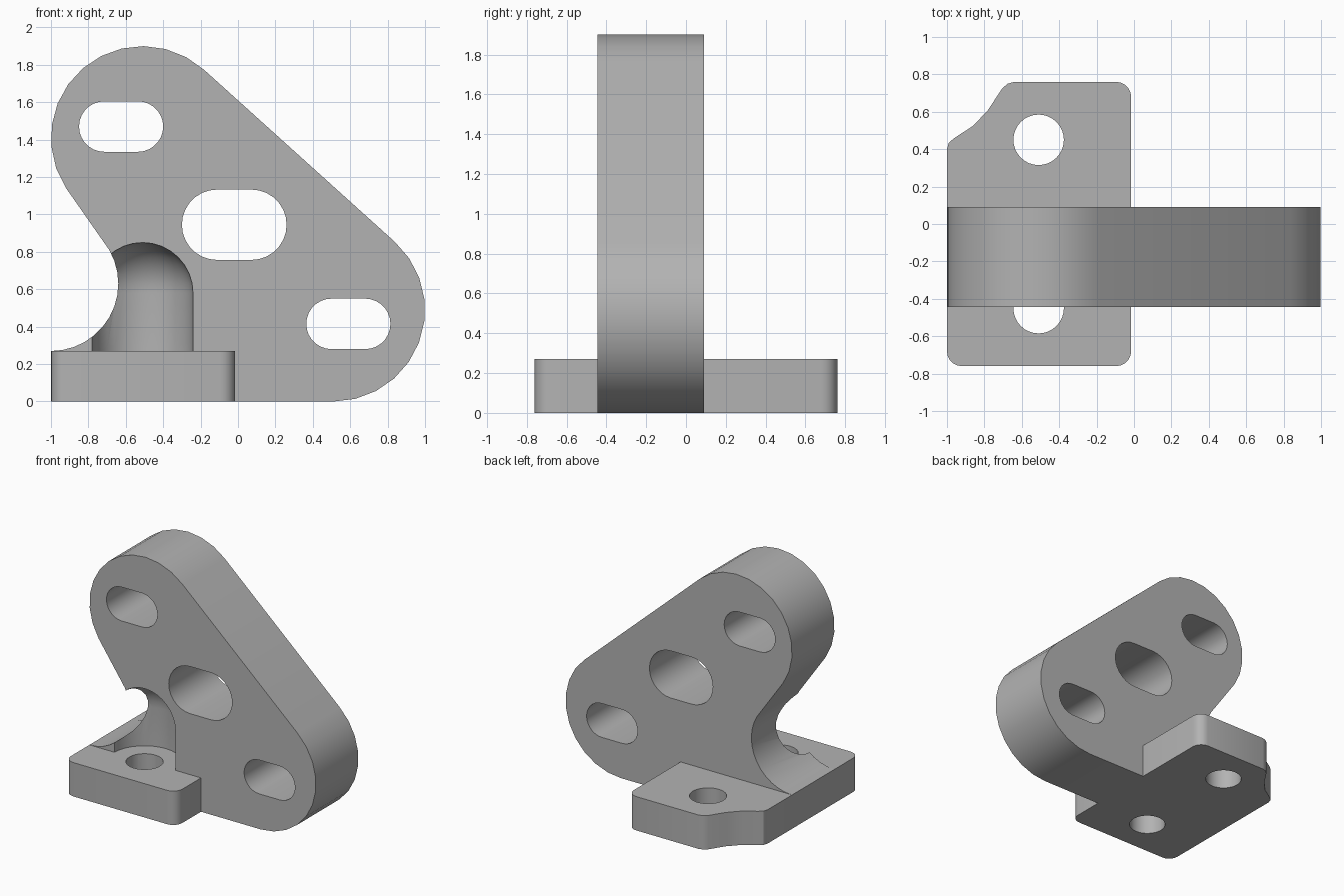
import bpy
import bmesh
from math import sin, cos, pi, radians, atan2
from mathutils import Matrix, Vector

cube = bpy.data.objects.get("Cube")
if cube:
    bpy.data.objects.remove(cube, do_unlink=True)

BASE_TOP = 0.27
BOLT_X, BOLT_Y = -0.51, 0.45

grey = bpy.data.materials.new("plain grey")
grey.use_nodes = True
grey.diffuse_color = (0.45, 0.45, 0.45, 1)
grey.node_tree.nodes["Principled BSDF"].inputs["Base Color"].default_value = grey.diffuse_color


def arc(cx, cy, r, start, end, steps):
    """Points along an arc, angles in degrees."""
    angles = [radians(start + (end - start) * i / steps) for i in range(steps + 1)]
    return [(cx + r * cos(a), cy + r * sin(a)) for a in angles]


def add_object(name, bm):
    bmesh.ops.recalc_face_normals(bm, faces=bm.faces)
    mesh = bpy.data.meshes.new(name)
    bm.to_mesh(mesh)
    bm.free()
    mesh.materials.append(grey)
    obj = bpy.data.objects.new(name, mesh)
    bpy.context.collection.objects.link(obj)
    return obj


def prism(name, outline, low, high, along_y=False):
    """Extrude an outline upwards, or along y when it is drawn in x and z."""
    bm = bmesh.new()
    place = (lambda a, b: (a, low, b)) if along_y else (lambda a, b: (a, b, low))
    face = bm.faces.new([bm.verts.new(place(a, b)) for a, b in outline])
    new = bmesh.ops.extrude_face_region(bm, geom=[face])["geom"]
    move = Vector((0, 1, 0) if along_y else (0, 0, 1)) * (high - low)
    bmesh.ops.translate(bm, vec=move, verts=[v for v in new if isinstance(v, bmesh.types.BMVert)])
    return add_object(name, bm)


def combine(target, other, operation):
    """Apply a boolean and discard the helper."""
    mod = target.modifiers.new(operation, 'BOOLEAN')
    mod.operation, mod.solver, mod.object = operation, 'EXACT', other
    bpy.context.view_layer.objects.active = target
    bpy.ops.object.modifier_apply(modifier=mod.name)
    bpy.data.objects.remove(other, do_unlink=True)


# Upright plate: two round lobes, sloped edge, concave relief above the base
slope = 48
outline = [(-1, 0)]
outline += arc(0.51, 0.49, 0.49, -90, slope, 10)
outline += arc(-0.51, 1.41, 0.49, slope, 213, 12)
outline += arc(-1, 0.63, 0.36, 30, -90, 12)
bracket = prism("bracket", outline, -0.445, 0.09, along_y=True)

# Slots through the plate
for x, z, half_width, r in ((-0.625, 1.47, 0.225, 0.135),
                            (-0.02, 0.945, 0.28, 0.188),
                            (0.59, 0.415, 0.225, 0.135)):
    d = half_width - r
    slot = arc(x + d, z, r, -90, 90, 14) + arc(x - d, z, r, 90, 270, 14)
    combine(bracket, prism("slot_cutter", slot, -1, 1, along_y=True), 'DIFFERENCE')

# Domed clearance pocket above the front bolt hole
profile = [(0, BASE_TOP)] + [(r, z) for r, z in arc(0, 0.58, 0.27, 0, 90, 8)]
profile.insert(1, (0.27, BASE_TOP))
profile[-1] = (0, 0.85)
bm = bmesh.new()
verts = [bm.verts.new((r, 0, z)) for r, z in profile]
edges = [bm.edges.new(pair) for pair in zip(verts, verts[1:])]
bmesh.ops.spin(bm, geom=verts + edges, cent=(0, 0, 0), axis=(0, 0, 1),
               angle=2 * pi, steps=32, use_duplicate=False)
bmesh.ops.remove_doubles(bm, verts=bm.verts, dist=0.0005)
bmesh.ops.translate(bm, vec=(BOLT_X, -BOLT_Y, 0), verts=bm.verts)
combine(bracket, add_object("pocket_cutter", bm), 'DIFFERENCE')

# Base flange with rounded corners and a scooped back corner
r = 0.08
left, right, end = -1, -0.015, 0.76
flange = arc(left + r, -end + r, r, 180, 270, 5)
flange += arc(right - r, -end + r, r, 270, 360, 5)
flange += arc(right - r, end - r, r, 0, 90, 5)
flange += [(-0.64, end), (-0.675, 0.75), (-0.705, 0.725)]
flange += [(-0.78, 0.61), (-0.86, 0.525)]
flange += [(-0.96, 0.46), (-0.99, 0.435), (left, 0.4)]
combine(bracket, prism("base_flange", flange, 0, BASE_TOP), 'UNION')

# Bolt holes
for y in (-BOLT_Y, BOLT_Y):
    hole = arc(BOLT_X, y, 0.135, 0, 360, 32)[:-1]
    combine(bracket, prism("hole_cutter", hole, -0.1, 0.4), 'DIFFERENCE')

# Smooth the curved walls, keep the machined edges sharp
bpy.ops.object.select_all(action='DESELECT')
bracket.select_set(True)
bpy.context.view_layer.objects.active = bracket
bpy.ops.object.shade_smooth_by_angle(angle=radians(32))
